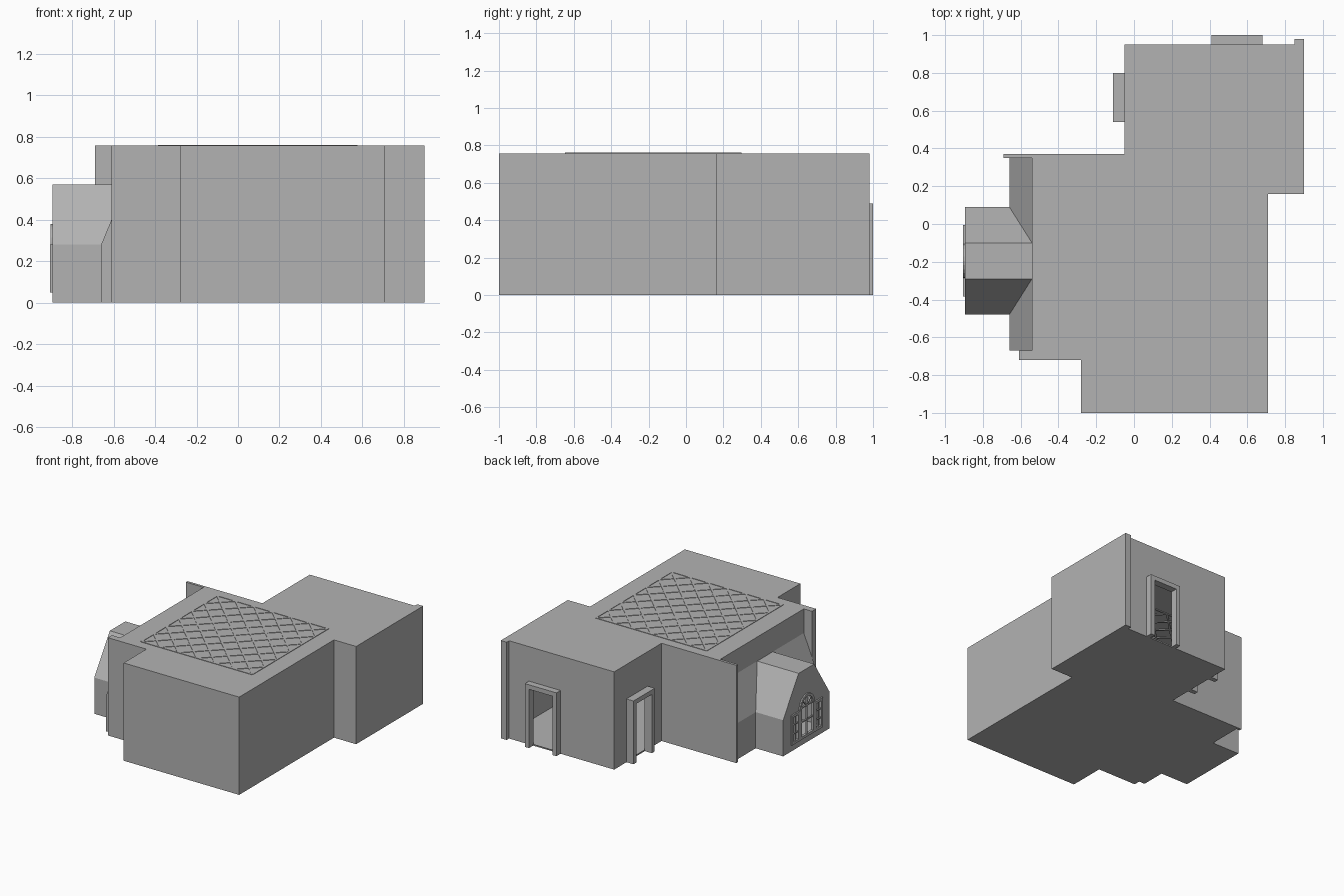
import bpy, bmesh, math
from mathutils import Vector

cube = bpy.data.objects.get("Cube")
if cube:
    bpy.data.objects.remove(cube, do_unlink=True)

stone = bpy.data.materials.new("plain_grey")
stone.use_nodes = True
GREY = (0.45, 0.45, 0.45, 1)
stone.diffuse_color = GREY
stone.node_tree.nodes["Principled BSDF"].inputs["Base Color"].default_value = GREY

H = 0.757          # wall height
SHELL = 0.006      # wall thickness


def finish(name, bm):
    bmesh.ops.recalc_face_normals(bm, faces=bm.faces)
    mesh = bpy.data.meshes.new(name)
    bm.to_mesh(mesh)
    bm.free()
    mesh.materials.append(stone)
    obj = bpy.data.objects.new(name, mesh)
    bpy.context.collection.objects.link(obj)
    return obj


def prism(name, points, sweep):
    """Extrude a closed 3D outline along a vector."""
    bm = bmesh.new()
    face = bm.faces.new([bm.verts.new(p) for p in points])
    out = bmesh.ops.extrude_face_region(bm, geom=[face])
    moved = [v for v in out["geom"] if isinstance(v, bmesh.types.BMVert)]
    bmesh.ops.translate(bm, verts=moved, vec=Vector(sweep))
    return finish(name, bm)


def box(name, x, y, z):
    outline = [(x[0], y[0], z[0]), (x[1], y[0], z[0]), (x[1], y[1], z[0]), (x[0], y[1], z[0])]
    return prism(name, outline, (0, 0, z[1] - z[0]))


def apply(obj, mod):
    bpy.context.view_layer.objects.active = obj
    bpy.ops.object.modifier_apply(modifier=mod.name)


def boolean(obj, other, operation):
    mod = obj.modifiers.new("cut", 'BOOLEAN')
    mod.operation, mod.solver, mod.object = operation, 'EXACT', other
    apply(obj, mod)
    bpy.data.objects.remove(other, do_unlink=True)


def bar(name, a, b, width, depth, normal):
    """Straight square-edged strip from a to b, lying across the normal."""
    a, b, n = Vector(a), Vector(b), Vector(normal)
    side = (b - a).normalized().cross(n) * width / 2
    low = -n * depth / 2
    return prism(name, [a - side + low, a + side + low, b + side + low, b - side + low], n * depth)


# House body with stepped plan
plan = [(-0.28, -1), (0.71, -1), (0.71, 0.16), (0.9, 0.16), (0.9, 0.95),
        (-0.05, 0.95), (-0.05, 0.37), (-0.54, 0.37), (-0.54, -0.72), (-0.28, -0.72)]
house = prism("house_shell", [(x, y, 0) for x, y in plan], (0, 0, H))

# Sloping side wall
slope = [(-0.66, 0), (-0.66, 0.28), (-0.54, 0.57), (-0.5, 0.57), (-0.5, 0)]
boolean(house, prism("slope", [(x, -0.67, z) for x, z in slope], (0, 1.02, 0)), 'UNION')

# Window bay with a clipped gable
MID = -0.195
gable = [(-0.285, 0), (-0.285, 0.28), (-0.095, 0.57), (0.095, 0.57), (0.285, 0.28), (0.285, 0)]
boolean(house, prism("bay", [(-0.895, MID + y, z) for y, z in gable], (0.395, 0, 0)), 'UNION')

# Hollow out the rooms
solid = house.modifiers.new("walls", 'SOLIDIFY')
solid.thickness, solid.offset = SHELL, -1
apply(house, solid)


# Door openings and window openings
def arch(radius, base, spring):
    curve = [(radius * math.cos(math.pi * i / 12), spring + radius * math.sin(math.pi * i / 12))
             for i in range(13)]
    return curve + [(-radius, base), (radius, base)]


boolean(house, box("door_cut", (0.445, 0.645), (0.9, 1.05), (0.01, 0.455)), 'DIFFERENCE')
boolean(house, box("door_cut", (-0.1, 0.0), (0.575, 0.765), (0.01, 0.455)), 'DIFFERENCE')
boolean(house, prism("arch_cut", [(-0.93, MID + y, z) for y, z in arch(0.07, 0.07, 0.29)],
                     (0.08, 0, 0)), 'DIFFERENCE')
for s in (-1, 1):
    ys = sorted((MID + s * 0.11, MID + s * 0.175))
    boolean(house, box("pane_cut", (-0.93, -0.85), ys, (0.07, 0.26)), 'DIFFERENCE')

# Wall ends standing past the corners
box("back_wall_end", (-0.69, -0.54), (0.35, 0.37), (0, H))
box("front_wall_end", (-0.61, -0.54), (-0.72, -0.67), (0, H))
box("corner_pilaster", (0.85, 0.9), (0.95, 0.98), (0, H))

# Door frames: two jambs and a lintel
for x in ((0.41, 0.445), (0.645, 0.68)):
    box("back_door_jamb", x, (0.945, 1.0), (0, 0.455))
box("back_door_lintel", (0.41, 0.68), (0.945, 1.0), (0.455, 0.49))
for y in ((0.54, 0.575), (0.765, 0.8)):
    box("side_door_jamb", (-0.11, -0.045), y, (0, 0.455))
box("side_door_lintel", (-0.11, -0.045), (0.54, 0.8), (0.455, 0.49))

# Arched window frame
FX = -0.896
OUT = (-1, 0, 0)
outer, inner = arch(0.09, 0.05, 0.29), arch(0.07, 0.07, 0.29)
bm = bmesh.new()
loops = [[bm.verts.new((x, MID + y, z)) for y, z in pts]
         for x, pts in ((-0.905, outer), (-0.905, inner), (-0.885, inner), (-0.885, outer))]
count = len(outer)
for k in range(4):
    a, b = loops[k], loops[(k + 1) % 4]
    for i in range(count):
        j = (i + 1) % count
        bm.faces.new((a[i], a[j], b[j], b[i]))
finish("arched_window_frame", bm)

# Glazing bars of the arched window
bar("arch_post", (FX, MID, 0.07), (FX, MID, 0.29), 0.01, 0.012, OUT)
for z in (0.18, 0.29):
    bar("arch_crossbar", (FX, MID - 0.07, z), (FX, MID + 0.07, z), 0.01, 0.012, OUT)
for deg in (45, 90, 135):
    t = math.radians(deg)
    tip = (FX, MID + 0.07 * math.cos(t), 0.29 + 0.07 * math.sin(t))
    bar("arch_fan_bar", (FX, MID, 0.29), tip, 0.008, 0.012, OUT)

# Side windows with frames and glazing bars
for s in (-1, 1):
    for d in (0.1, 0.18):
        y = MID + s * d
        bar("side_window_stile", (FX, y, 0.05), (FX, y, 0.28), 0.02, 0.02, OUT)
    for z in (0.06, 0.27):
        bar("side_window_rail", (FX, MID + s * 0.1, z), (FX, MID + s * 0.18, z), 0.02, 0.02, OUT)
    bar("side_window_post", (FX, MID + s * 0.1425, 0.07), (FX, MID + s * 0.1425, 0.26), 0.008, 0.012, OUT)
    for z in (0.13, 0.2):
        bar("side_window_crossbar", (FX, MID + s * 0.11, z), (FX, MID + s * 0.175, z), 0.008, 0.012, OUT)

# Diagonal lattice set into the roof
X0, X1, Y0, Y1 = -0.38, 0.57, -0.64, 0.29
UP = (0, 0, 1)
Z = H - SHELL / 2
W, L, N = X1 - X0, Y1 - Y0, 6
for k in range(1 - N, N):
    t = k / N
    lo, hi = max(0, -t), min(1, 1 - t)
    for flip in (False, True):
        ends = [(1 - u if flip else u, u + t) for u in (lo, hi)]
        a, b = [(X0 + W * u, Y0 + L * v, Z) for u, v in ends]
        bar("roof_lattice_bar", a, b, 0.014, 0.013, UP)
for y in (Y0, Y1):
    bar("roof_lattice_border", (X0, y, Z), (X1, y, Z), 0.012, 0.013, UP)
for x in (X0, X1):
    bar("roof_lattice_border", (x, Y0, Z), (x, Y1, Z), 0.012, 0.013, UP)
